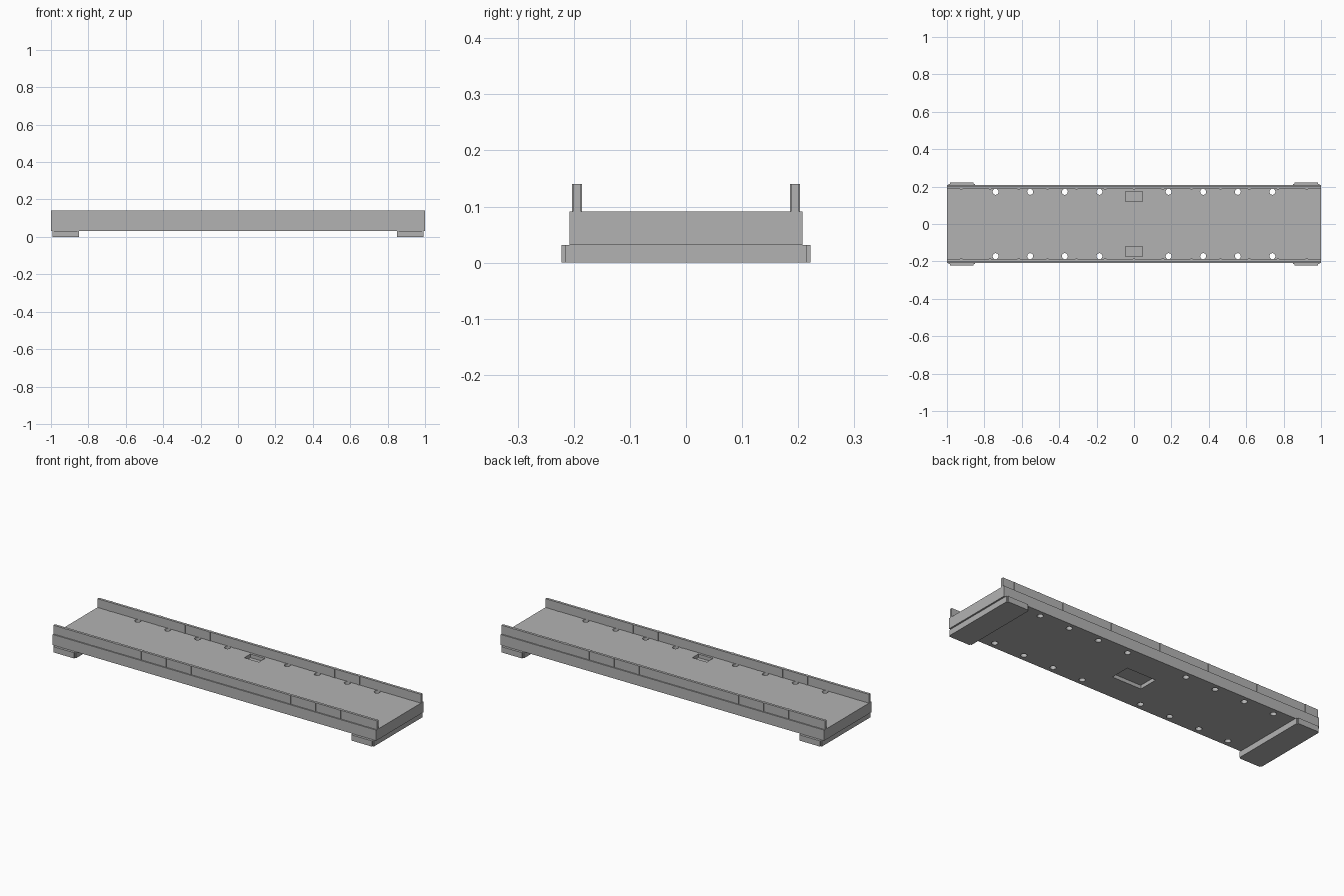
import bpy, bmesh
from mathutils import Matrix, Vector

cube = bpy.data.objects.get("Cube")
if cube:
    bpy.data.objects.remove(cube, do_unlink=True)

grey = bpy.data.materials.new("light grey")
grey.use_nodes = True
colour = (0.45, 0.45, 0.45, 1)
grey.diffuse_color = colour
grey.node_tree.nodes["Principled BSDF"].inputs["Base Color"].default_value = colour


def box(bm, lo, hi):
    """Add an axis-aligned box between two corners."""
    lo, hi = Vector(lo), Vector(hi)
    matrix = Matrix.Translation((lo + hi) / 2) @ Matrix.Diagonal((*(hi - lo), 1))
    return bmesh.ops.create_cube(bm, size=1, matrix=matrix)["verts"]


def finish(bm, name):
    mesh = bpy.data.meshes.new(name)
    bm.to_mesh(mesh)
    bm.free()
    mesh.materials.append(grey)
    obj = bpy.data.objects.new(name, mesh)
    bpy.context.collection.objects.link(obj)
    return obj


BOTTOM, TOP, RAIL_TOP = 0.032, 0.091, 0.14

# Deck slab
bm = bmesh.new()
box(bm, (-1, -0.208, BOTTOM), (1, 0.208, TOP))
deck = finish(bm, "deck")

# Cutters: drain holes, two top pockets, one underside pocket
bm = bmesh.new()
for side in (-1, 1):
    for end in (-1, 1):
        for i in range(1, 5):
            place = Matrix.Translation((end * i * 0.185, side * 0.172, TOP / 2))
            bmesh.ops.create_cone(bm, cap_ends=True, segments=24, radius1=0.016,
                                  radius2=0.016, depth=0.2, matrix=place)
    y = side * 0.147
    box(bm, (-0.045, y - 0.027, TOP - 0.02), (0.045, y + 0.027, TOP + 0.02))
box(bm, (-0.09, -0.056, BOTTOM - 0.02), (0.09, 0.056, BOTTOM + 0.02))
cutter = finish(bm, "deck_cutter")
cutter.hide_render = True

cut = deck.modifiers.new("holes", "BOOLEAN")
cut.operation = "DIFFERENCE"
cut.solver = "EXACT"
cut.object = cutter
bpy.context.view_layer.objects.active = deck
bpy.ops.object.modifier_apply(modifier=cut.name)
bpy.data.objects.remove(cutter, do_unlink=True)

# Side rails with slim vertical ribs
for side, name in ((-1, "front_rail"), (1, "back_rail")):
    bm = bmesh.new()
    y = side * 0.194
    box(bm, (-1, y - 0.007, TOP), (1, y + 0.007, RAIL_TOP))
    for i in range(-6, 7):
        x = i * 0.154
        box(bm, (x - 0.006, y - 0.009, TOP), (x + 0.006, y + 0.009, RAIL_TOP))
    finish(bm, name)

# Bearing blocks under both ends, with softened upright corners
for end, name in ((-1, "right_bearing_block"), (1, "left_bearing_block")):
    bm = bmesh.new()
    x = end * 0.921
    box(bm, (x - 0.07, -0.222, 0), (x + 0.07, 0.222, BOTTOM))
    upright = [e for e in bm.edges
               if abs(e.verts[0].co.z - e.verts[1].co.z) > 0.01]
    bmesh.ops.bevel(bm, geom=upright, offset=0.007, segments=2, affect="EDGES")
    finish(bm, name)
